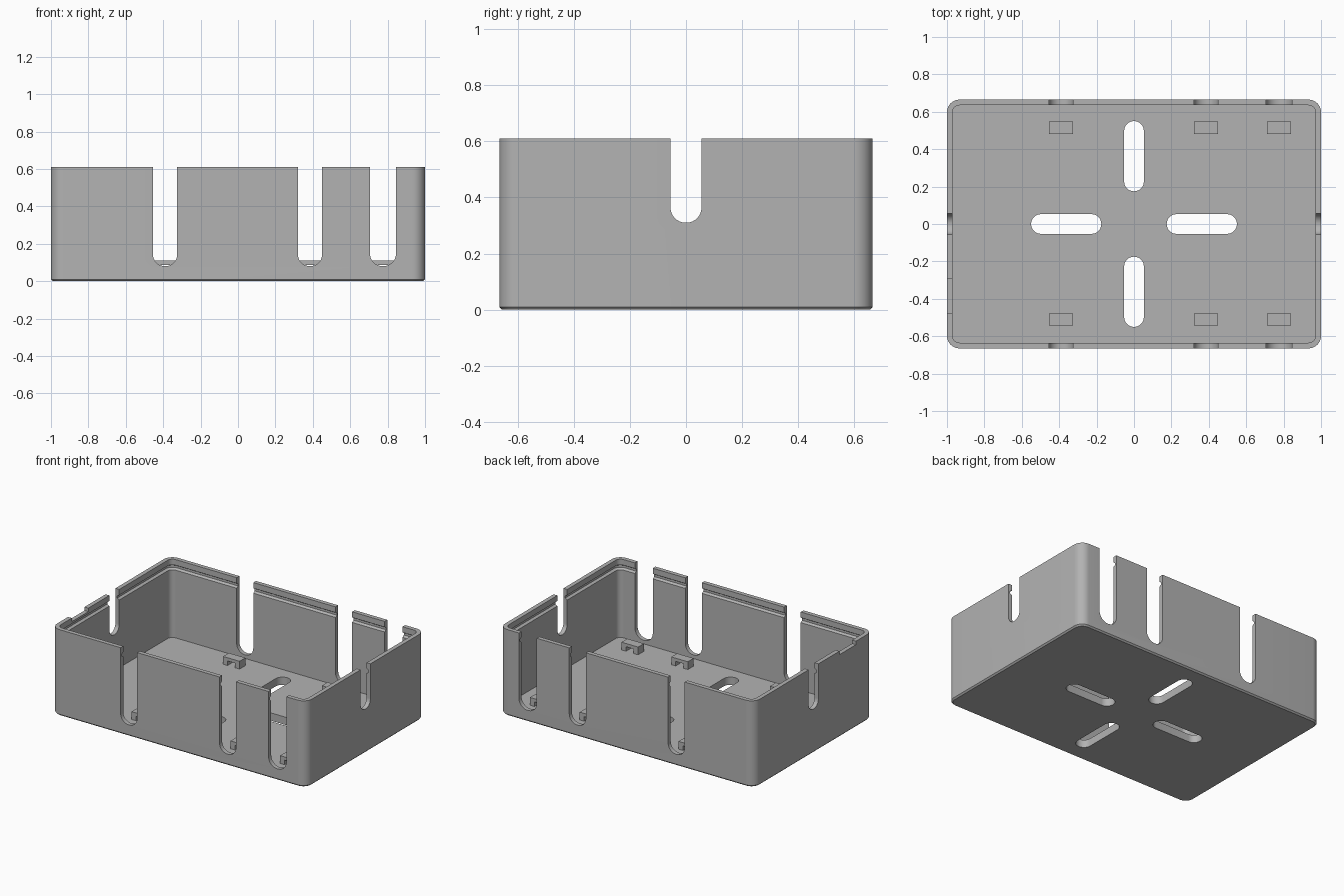
import bpy
import bmesh
import math
from mathutils import Matrix

default = bpy.data.objects.get("Cube")
if default:
    bpy.data.objects.remove(default, do_unlink=True)

grey = bpy.data.materials.new("plain grey")
grey.use_nodes = True
colour = (0.45, 0.45, 0.45, 1)
grey.diffuse_color = colour
grey.node_tree.nodes["Principled BSDF"].inputs["Base Color"].default_value = colour

LENGTH, WIDTH, HEIGHT = 2.0, 1.33, 0.61
WALL, FLOOR, CORNER = 0.03, 0.055, 0.067


def rounded_rect(w, d, r, steps=10):
    """Outline of a rectangle with rounded corners, centred on the origin."""
    points = []
    for i, (sx, sy) in enumerate([(1, 1), (-1, 1), (-1, -1), (1, -1)]):
        for s in range(steps + 1):
            a = math.pi / 2 * (i + s / steps)
            points.append((sx * (w / 2 - r) + r * math.cos(a),
                           sy * (d / 2 - r) + r * math.sin(a)))
    return points


def loft(name, rings, matrix=Matrix()):
    """Closed solid through matching outlines, given as (outline, height)."""
    bm = bmesh.new()
    loops = [[bm.verts.new((x, y, z)) for x, y in outline] for outline, z in rings]
    for low, high in zip(loops, loops[1:]):
        for i in range(len(low)):
            j = (i + 1) % len(low)
            bm.faces.new((low[i], low[j], high[j], high[i]))
    bm.faces.new(loops[0][::-1])
    bm.faces.new(loops[-1])
    bm.transform(matrix)
    bmesh.ops.remove_doubles(bm, verts=bm.verts, dist=1e-5)
    bmesh.ops.recalc_face_normals(bm, faces=bm.faces)
    mesh = bpy.data.meshes.new(name)
    bm.to_mesh(mesh)
    bm.free()
    mesh.materials.append(grey)
    obj = bpy.data.objects.new(name, mesh)
    bpy.context.collection.objects.link(obj)
    return obj


def activate(obj):
    bpy.ops.object.select_all(action='DESELECT')
    obj.select_set(True)
    bpy.context.view_layer.objects.active = obj


def cut(target, cutter):
    cutter.hide_render = True
    mod = target.modifiers.new("cut", 'BOOLEAN')
    mod.operation = 'DIFFERENCE'
    mod.solver = 'EXACT'
    mod.object = cutter
    activate(target)
    bpy.ops.object.modifier_apply(modifier=mod.name)
    bpy.data.objects.remove(cutter, do_unlink=True)


def inset_outline(gap):
    return rounded_rect(LENGTH - 2 * gap, WIDTH - 2 * gap, CORNER - gap)


# Outer shell with a small chamfer round the base
case = loft("open_case", [(inset_outline(0.01), 0), (inset_outline(0), 0.01),
                          (inset_outline(0), HEIGHT)])

# Cavity, then the snap groove just below the rim
cut(case, loft("cavity", [(inset_outline(WALL), FLOOR), (inset_outline(WALL), 1)]))
cut(case, loft("groove", [(inset_outline(WALL), 0.535), (inset_outline(0.014), 0.545),
                          (inset_outline(0.014), 0.56), (inset_outline(WALL), 0.57)]))

# Round-bottomed cable slots through both long walls
turn_x = Matrix.Rotation(math.pi / 2, 4, 'X')
cable_slots = [(-0.39, 0.13), (0.385, 0.13), (0.775, 0.14)]
for x, width in cable_slots:
    outline = rounded_rect(width, 1, width / 2 - 0.001)
    place = Matrix.Translation((x, 0, 0.58)) @ turn_x
    cut(case, loft("cable_slot", [(outline, -1), (outline, 1)], place))

# Cable slots through both end walls
outline = rounded_rect(0.11, 1, 0.054)
place = Matrix.Translation((0, 0, 0.81)) @ Matrix.Rotation(math.pi / 2, 4, 'Z') @ turn_x
cut(case, loft("end_slot", [(outline, -1.5), (outline, 1.5)], place))

# Shallow dip in the rim of the right end wall
outline = rounded_rect(0.1, 0.185, 0.001, 1)
cut(case, loft("rim_dip", [(outline, 0.585), (outline, 0.7)],
               Matrix.Translation((-1, -0.383, 0))))

# Four mounting slots in a cross on the floor
outline = rounded_rect(0.375, 0.105, 0.052)
for quarter in range(4):
    place = Matrix.Rotation(quarter * math.pi / 2, 4, 'Z') @ Matrix.Translation((0.3625, 0, 0))
    cut(case, loft("mounting_slot", [(outline, -0.1), (outline, 0.2)], place))

activate(case)
bpy.ops.object.shade_smooth_by_angle(angle=math.radians(30))

# Cable tie bridges behind the long-wall slots
for x, width in cable_slots:
    w, h = 0.065, 0.03
    base = FLOOR - 0.005
    profile = [(-w, base), (-h, base), (-h, 0.087), (h, 0.087),
               (h, base), (w, base), (w, 0.11), (-w, 0.11)]
    for side, y in (("front", -0.51), ("back", 0.515)):
        place = Matrix.Translation((x, y, 0)) @ turn_x
        loft(side + "_tie_bridge", [(profile, -0.0325), (profile, 0.0325)], place)
